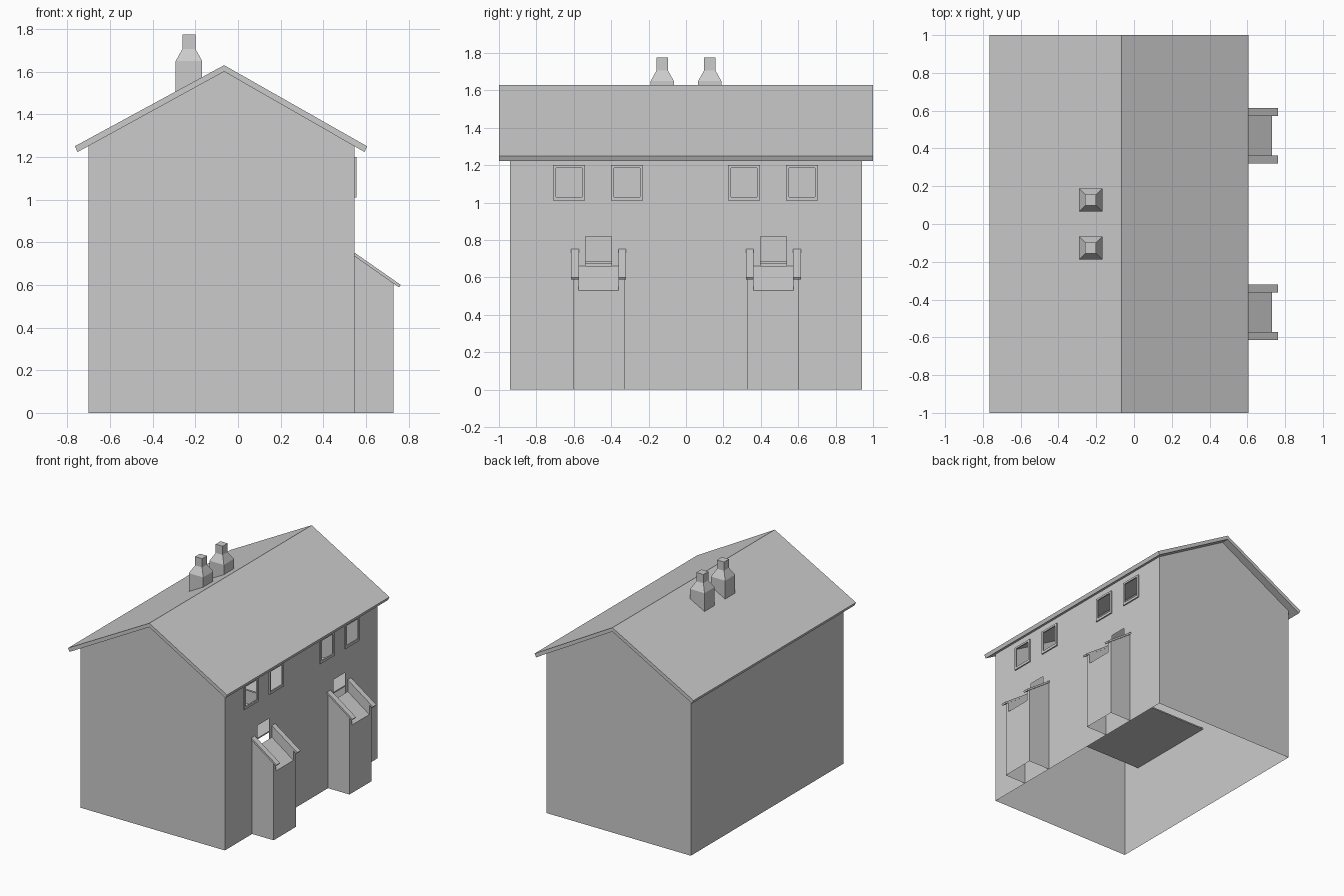
import bpy, bmesh

if "Cube" in bpy.data.objects:
    bpy.data.objects.remove(bpy.data.objects["Cube"])

grey = bpy.data.materials.new("plain_grey")
grey.diffuse_color = (0.6, 0.6, 0.6, 1)
grey.use_nodes = True
grey.node_tree.nodes["Principled BSDF"].inputs["Base Color"].default_value = grey.diffuse_color


def make(name, verts, faces, recalc=True):
    me = bpy.data.meshes.new(name)
    me.from_pydata(verts, [], faces)
    bm = bmesh.new()
    bm.from_mesh(me)
    if recalc:
        bmesh.ops.recalc_face_normals(bm, faces=bm.faces)
    bm.to_mesh(me)
    bm.free()
    me.materials.append(grey)
    ob = bpy.data.objects.new(name, me)
    bpy.context.collection.objects.link(ob)
    return ob


def prism(name, profile, y0, y1):
    """Closed solid: x-z profile extruded along y."""
    n = len(profile)
    verts = [(x, y, z) for y in (y0, y1) for x, z in profile]
    faces = [tuple(range(n)), tuple(range(2 * n - 1, n - 1, -1))]
    faces += [(i, (i + 1) % n, n + (i + 1) % n, n + i) for i in range(n)]
    return make(name, verts, faces)


def box(name, x0, x1, y0, y1, z0, z1):
    return prism(name, [(x0, z0), (x1, z0), (x1, z1), (x0, z1)], y0, y1)


XL, XR, YW, EAVE = -0.70, 0.545, 0.94, 1.252
RIDGE_X = -0.065
WINDOWS = [-0.625, -0.315, 0.31, 0.62]
PORCHES = [-0.467, 0.467]

# End gables and plain left wall (open underneath)
gable = [(XL, 0), (XR, 0), (XR, EAVE), (RIDGE_X, 1.60), (XL, EAVE)]
for name, y in (("front_gable", -YW), ("back_gable", YW)):
    order = range(5) if y < 0 else range(4, -1, -1)
    make(name, [(x, y, z) for x, z in gable], [tuple(order)], False)
make("left_wall", [(XL, -YW, 0), (XL, -YW, EAVE), (XL, YW, EAVE), (XL, YW, 0)],
     [(0, 1, 2, 3)], False)

# Right wall: a grid sheet that leaves out window and door openings
holes = [(c - 0.07, c + 0.07, 1.03, 1.185) for c in WINDOWS]
holes += [(c - 0.07, c + 0.07, 0.66, 0.82) for c in PORCHES]
ys = sorted({-YW, YW} | {h[0] for h in holes} | {h[1] for h in holes})
zs = sorted({0, EAVE} | {h[2] for h in holes} | {h[3] for h in holes})
verts = [(XR, y, z) for y in ys for z in zs]
faces, nz = [], len(zs)
for i in range(len(ys) - 1):
    for j in range(nz - 1):
        cy, cz = (ys[i] + ys[i + 1]) / 2, (zs[j] + zs[j + 1]) / 2
        if not any(a < cy < b and c < cz < d for a, b, c, d in holes):
            k = i * nz + j
            faces.append((k, k + nz, k + nz + 1, k + 1))
make("right_wall", verts, faces, False)

# Pitched roof slab
prism("roof", [(-0.752, 1.223), (-0.765, 1.25), (RIDGE_X, 1.63), (0.605, 1.25),
               (0.593, 1.223), (RIDGE_X, 1.60)], -1, 1)

# Upper floors inside, one per house
for y in (-0.79, 0.15):
    box("inner_floor", XL, 0.50, y, y + 0.75, 0.675, 0.685)

# Window frames
for c in WINDOWS:
    for s in (-1, 1):
        a, b = sorted((c + s * 0.07, c + s * 0.086))
        box("window_frame_side", XR, 0.555, a, b, 1.01, 1.20)
    box("window_frame_bottom", XR, 0.555, c - 0.07, c + 0.07, 1.01, 1.03)
    box("window_frame_top", XR, 0.555, c - 0.07, c + 0.07, 1.185, 1.20)

# Chimneys: square stack, taper, narrow top
for c in (-0.127, 0.127):
    rings = [(0.062, 1.45), (0.062, 1.65), (0.030, 1.707), (0.030, 1.775)]
    verts = [(-0.23 + sx * r, c + sy * r, z) for r, z in rings
             for sx, sy in ((-1, -1), (1, -1), (1, 1), (-1, 1))]
    faces = [(3, 2, 1, 0), (12, 13, 14, 15)]
    faces += [(4 * k + i, 4 * k + (i + 1) % 4, 4 * k + 4 + (i + 1) % 4, 4 * k + 4 + i)
              for k in range(3) for i in range(4)]
    make("chimney", verts, faces)


# Porches: low sloped middle, raised side cheeks with sloped caps
def open_bottom(ob):
    bm = bmesh.new()
    bm.from_mesh(ob.data)
    low = [f for f in bm.faces if all(v.co.z < 0.001 for v in f.verts)]
    back = [f for f in bm.faces if all(abs(v.co.x - XR) < 0.001 for v in f.verts)]
    bmesh.ops.delete(bm, geom=low + back, context='FACES')
    bm.to_mesh(ob.data)
    bm.free()


for c in PORCHES:
    open_bottom(prism("porch", [(XR, 0), (0.73, 0), (0.73, 0.53), (XR, 0.66)],
                      c - 0.137, c + 0.137))
    for s in (-1, 1):
        a, b = sorted((c + s * 0.107, c + s * 0.137))
        prism("porch_cheek", [(XR, 0.655), (0.73, 0.525), (0.73, 0.61), (XR, 0.74)], a, b)
        a, b = sorted((c + s * 0.105, c + s * 0.147))
        prism("porch_cap", [(XR, 0.735), (0.755, 0.588), (0.763, 0.60), (XR, 0.752)], a, b)
